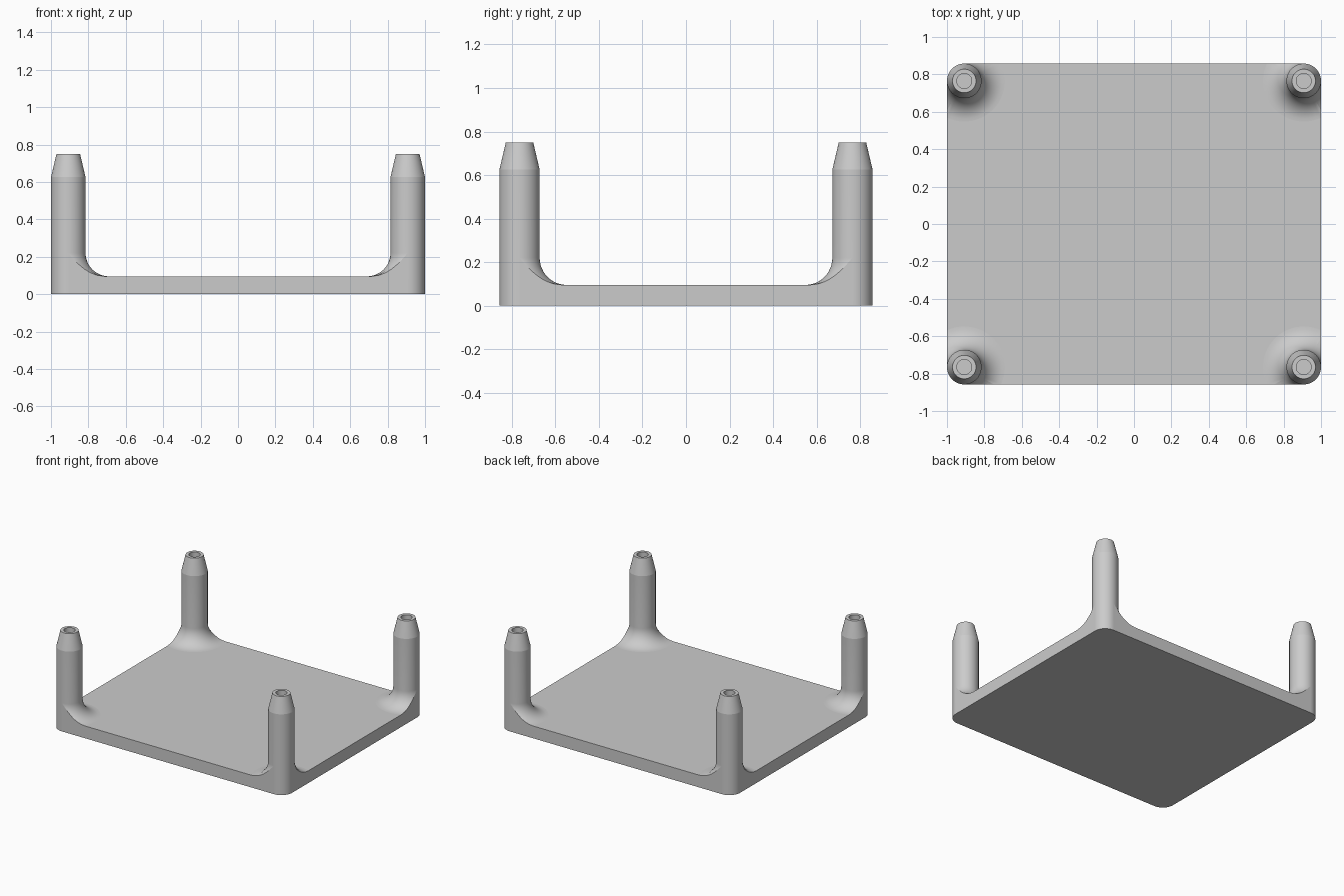
import bpy
import bmesh
from math import sin, cos, acos, asin, pi, radians

default = bpy.data.objects.get("Cube")
if default:
    bpy.data.objects.remove(default)

HALF_X, HALF_Y, PLATE = 1.0, 0.8575, 0.095
R, F = 0.0925, 0.125              # post radius, fillet radius
TOP, SHOULDER = 0.75, 0.625
TIP_R, HOLE_R, HOLE_DEPTH = 0.063, 0.04, 0.12
ROWS = 12

grey = bpy.data.materials.new("grey plastic")
grey.use_nodes = True
colour = (0.6, 0.6, 0.6, 1)
grey.diffuse_color = colour
grey.node_tree.nodes["Principled BSDF"].inputs["Base Color"].default_value = colour

# Angles round a post, measured from the inward x direction, in four spans:
# open fillet, fillet cut by the y-running side, outer corner, cut by x-running side
lim = asin(R / (R + F))
stops = [-lim, pi / 2 + lim, pi, 1.5 * pi, 2 * pi - lim]
steps = [24, 12, 16, 12]
angles = [a + (b - a) * i / n
          for a, b, n in zip(stops, stops[1:], steps) for i in range(n)]
I1, I2, I3 = steps[0], sum(steps[:2]), sum(steps[:3])
N = len(angles)

bm = bmesh.new()


def face(verts, smooth=True):
    verts = list(dict.fromkeys(verts))
    if len(verts) > 2:
        bm.faces.new(verts).smooth = smooth


def reach(i, t):
    """Radius at which the fillet meets the plate outline."""
    if i <= I1:
        return R + F
    if i < I2:
        return R / -cos(t)
    if i <= I3:
        return R
    return R / -sin(t)


def corner(sx, sy):
    """Tapered hollow-tipped post with its flared foot."""
    def point(r, t, z):
        return bm.verts.new((sx * (HALF_X - R + r * cos(t)* -1),
                             sy * (HALF_Y - R - r * sin(t)), z))

    columns, bottom = [], []
    for i, t in enumerate(angles):
        col = [point(HOLE_R, t, TOP - HOLE_DEPTH), point(HOLE_R, t, TOP),
               point(TIP_R, t, TOP), point(R, t, SHOULDER), point(R, t, PLATE + F)]
        sweep = acos(min(1, (R + F - reach(i, t)) / F))
        for k in range(1, ROWS + 1):
            p = sweep * k / ROWS
            col.append(point(R + F - F * cos(p), t, PLATE + F - F * sin(p))
                       if sweep > 0.001 else col[-1])
        columns.append(col)
        if I2 <= i <= I3:
            bottom.append(point(R, t, 0))
    for a, b in zip(columns, columns[1:] + columns[:1]):
        for k in range(len(a) - 1):
            face([a[k], a[k + 1], b[k + 1], b[k]])
    face([c[0] for c in columns], False)
    foot = [c[-1] for c in columns]
    for i in range(I2, I3):
        j = i - I2
        face([foot[i], foot[i + 1], bottom[j + 1], bottom[j]])
    return foot, bottom


# Posts in order round the plate
ring = [corner(sx, sy) for sx, sy in ((-1, -1), (1, -1), (1, 1), (-1, 1))]

# Plate sides, each following the cut edge of two fillets
for n in range(4):
    (fa, ba), (fb, bb) = ring[n], ring[(n + 1) % 4]
    if n % 2 == 0:
        span, end = [*range(I3, N), 0], -1
    else:
        span, end = list(range(I2, I1 - 1, -1)), 0
    face([fa[i] for i in span] + [fb[i] for i in reversed(span)]
         + [bb[end], ba[end]], False)

# Plate top and underside
upper, under = [], []
for n, (foot, bottom) in enumerate(ring):
    arc = foot[:I1 + 1]
    upper += arc if n % 2 else arc[::-1]
    under += bottom[::-1] if n % 2 else bottom
face(upper, False)
face(under, False)

# Crisp edges, smooth curves
bmesh.ops.recalc_face_normals(bm, faces=bm.faces)
for e in bm.edges:
    if len(e.link_faces) == 2 and e.calc_face_angle(0) > radians(11):
        e.smooth = False

mesh = bpy.data.meshes.new("tray_with_posts")
bm.to_mesh(mesh)
bm.free()
mesh.materials.append(grey)
tray = bpy.data.objects.new("tray_with_posts", mesh)
bpy.context.collection.objects.link(tray)
